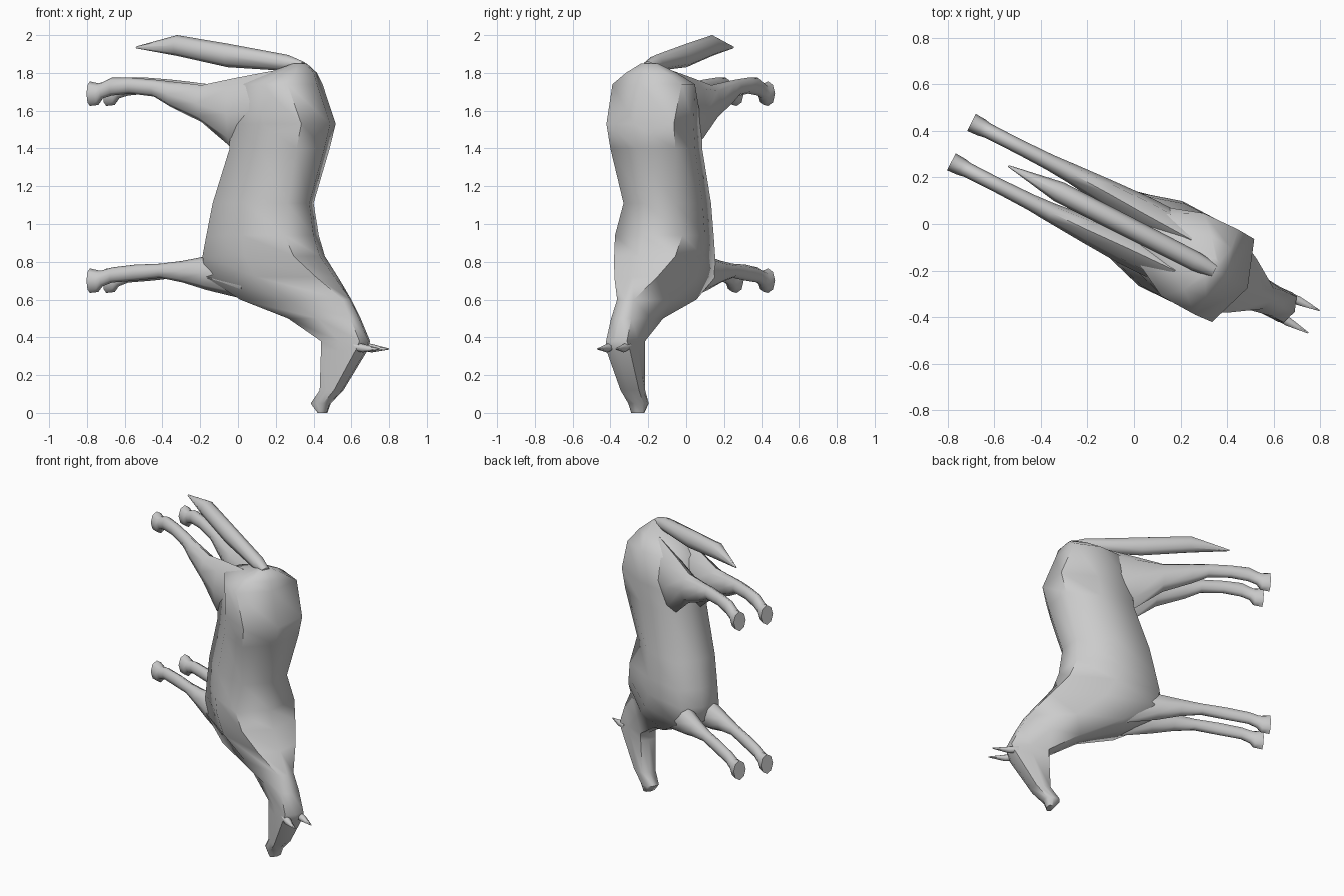
import bpy, bmesh
from math import sin, cos, pi, radians
from mathutils import Vector

cube = bpy.data.objects.get("Cube")
if cube:
    bpy.data.objects.remove(cube, do_unlink=True)

# The animal stands on its nose: its height runs along UP, its width along SIDE
TURN = radians(-27)
UP = Vector((cos(TURN), sin(TURN), 0))
SIDE = Vector((-sin(TURN), cos(TURN), 0))
CENTRE = -0.023

coat = bpy.data.materials.new("grey_coat")
coat.use_nodes = True
grey = (0.6, 0.6, 0.6, 1)
coat.diffuse_color = grey
coat.node_tree.nodes["Principled BSDF"].inputs["Base Color"].default_value = grey


def place(u, v, z):
    return UP * u + SIDE * (v + CENTRE) + Vector((0, 0, z))


def loft(name, rings, angle=65):
    """Skin a list of equal rings of (height, side, z) points."""
    bm = bmesh.new()
    loops = [[bm.verts.new(place(*p)) for p in ring] for ring in rings]
    n = len(loops[0])
    for a, b in zip(loops, loops[1:]):
        for i in range(n):
            j = (i + 1) % n
            bm.faces.new((a[i], a[j], b[j], b[i]))
    bm.faces.new(loops[0])
    bm.faces.new(loops[-1])
    bmesh.ops.recalc_face_normals(bm, faces=bm.faces)
    mesh = bpy.data.meshes.new(name)
    bm.to_mesh(mesh)
    bm.free()
    mesh.materials.append(coat)
    obj = bpy.data.objects.new(name, mesh)
    bpy.context.collection.objects.link(obj)
    bpy.ops.object.select_all(action='DESELECT')
    obj.select_set(True)
    bpy.context.view_layer.objects.active = obj
    bpy.ops.object.shade_smooth_by_angle(angle=radians(angle))
    return obj


def body_ring(z, top, low, w_top, w_mid, w_low):
    half = [(top, w_top), ((top + low) / 2, w_mid), (low, w_low)]
    ring = [(top + 0.35 * w_top, 0, z)]
    ring += [(u, w, z) for u, w in half]
    ring += [(low - 0.25 * w_low, 0, z)]
    ring += [(u, -w, z) for u, w in reversed(half)]
    return ring


def limb_ring(u, z_low, z_high, width, v=0, sides=8):
    mid, r = (z_low + z_high) / 2, (z_high - z_low) / 2
    return [(u, v + width * sin(2 * pi * i / sides), mid + r * cos(2 * pi * i / sides))
            for i in range(sides)]


# Rump, barrel, chest, neck and head: z, top, underside, three half widths
trunk = [
    (1.85, .40, .36, .04, .05, .04),
    (1.80, .42, .22, .12, .13, .07),
    (1.74, .41, .08, .205, .20, .11),
    (1.53, .49, .03, .20, .20, .13),
    (1.40, .458, .03, .193, .20, .133),
    (1.11, .383, -.07, .153, .20, .135),
    (.94, .39, -.11, .20, .205, .13),
    (.83, .435, -.135, .182, .20, .126),
    (.72, .54, -.11, .128, .19, .14),
    (.60, .66, .09, .05, .13, .13),
    (.50, .71, .34, .06, .08, .06),
    (.38, .765, .53, .062, .07, .05),
    (.33, .745, .53, .07, .065, .05),
    (.12, .61, .52, .055, .055, .045),
    (.05, .54, .463, .045, .05, .038),
    (.0, .525, .50, .035, .035, .03),
]
loft("body", [body_ring(*r) for r in trunk])

# Legs: height, z range, half width, side offset
hind = [
    (-.82, 1.625, 1.755, .041, .095), (-.77, 1.63, 1.745, .038, .095),
    (-.745, 1.665, 1.75, .033, .095), (-.69, 1.68, 1.775, .032, .095),
    (-.58, 1.69, 1.775, .032, .095), (-.44, 1.675, 1.765, .035, .095),
    (-.34, 1.62, 1.755, .042, .095), (-.16, 1.54, 1.735, .058, .09),
    (.02, 1.40, 1.77, .075, .082), (.25, 1.42, 1.81, .08, .075),
]
fore = [
    (-.82, .635, .765, .041, .095), (-.77, .64, .755, .038, .095),
    (-.745, .67, .755, .033, .095), (-.69, .69, .77, .03, .095),
    (-.55, .70, .785, .03, .095), (-.40, .715, .79, .032, .095),
    (-.27, .69, .805, .045, .092), (-.13, .65, .83, .06, .085),
    (.10, .60, .83, .07, .08),
]
for label, sign in (("left", 1), ("right", -1)):
    for part, stations in (("hind_leg", hind), ("front_leg", fore)):
        loft(f"{label}_{part}",
             [limb_ring(u, a, b, w, sign * v) for u, a, b, w, v in stations])
    # Ear
    ear = [(.72, .33, .375, .025, .045), (.78, .32, .365, .022, .05),
           (.88, .335, .342, .003, .054)]
    loft(f"{label}_ear",
         [limb_ring(u, a, b, w, sign * v, 6) for u, a, b, w, v in ear])

# Tail
tail = [(.40, 1.82, 1.86, .03), (.31, 1.81, 1.895, .042), (-.05, 1.83, 1.955, .045),
        (-.35, 1.89, 2.0, .045), (-.594, 1.93, 1.94, .004)]
loft("tail", [limb_ring(*r) for r in tail])
